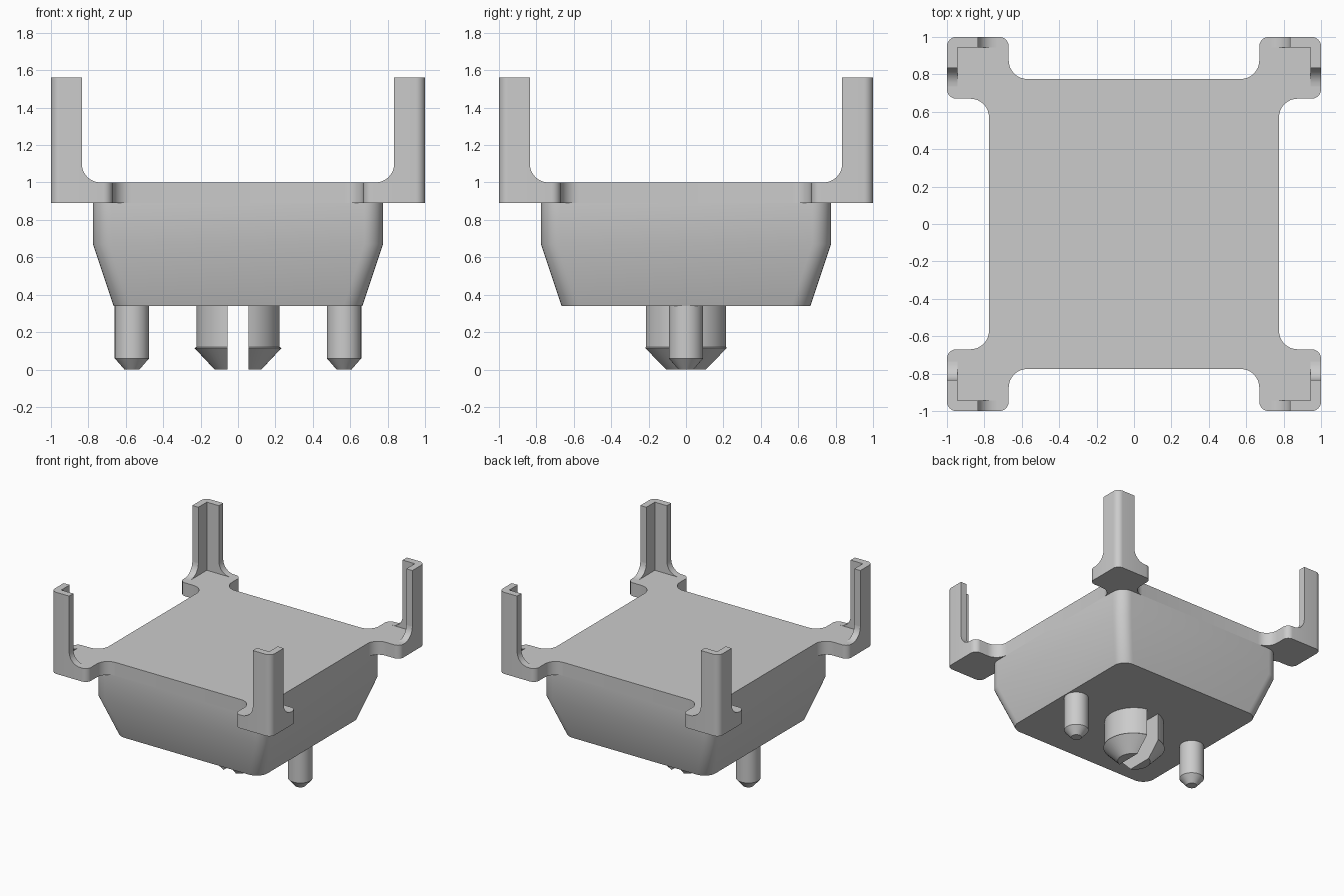
import bpy, bmesh
from math import pi, cos, sin, acos, radians

if "Cube" in bpy.data.objects:
    bpy.data.objects.remove(bpy.data.objects["Cube"], do_unlink=True)

grey = bpy.data.materials.new("plain grey")
grey.use_nodes = True
COLOUR = (0.6, 0.6, 0.6, 1)
grey.diffuse_color = COLOUR
grey.node_tree.nodes["Principled BSDF"].inputs["Base Color"].default_value = COLOUR


def arc(cx, cy, r, start, end, steps=8):
    """Points on an arc, angles in degrees."""
    angles = [radians(start + (end - start) * i / steps) for i in range(steps + 1)]
    return [(cx + r * cos(a), cy + r * sin(a)) for a in angles]


def at_height(outline, z):
    return [(x, y, z) for x, y in outline]


def loft(name, rings, mirror=(False, False)):
    """Skin matching rings, cap both ends, optionally mirror in x and y."""
    bm = bmesh.new()
    loops = [[bm.verts.new(p) for p in ring] for ring in rings]
    n = len(loops[0])
    for a, b in zip(loops, loops[1:]):
        for i in range(n):
            j = (i + 1) % n
            bm.faces.new((a[i], a[j], b[j], b[i]))
    bm.faces.new(loops[0][::-1])
    bm.faces.new(loops[-1])
    bmesh.ops.recalc_face_normals(bm, faces=bm.faces)
    mesh = bpy.data.meshes.new(name)
    bm.to_mesh(mesh)
    bm.free()
    mesh.materials.append(grey)
    obj = bpy.data.objects.new(name, mesh)
    bpy.context.collection.objects.link(obj)
    bpy.ops.object.select_all(action='DESELECT')
    obj.select_set(True)
    bpy.context.view_layer.objects.active = obj
    bpy.ops.object.shade_smooth_by_angle(angle=radians(30))
    if any(mirror):
        mod = obj.modifiers.new("Mirror", 'MIRROR')
        mod.use_axis = (mirror[0], mirror[1], False)
        mod.use_mirror_merge = False
    return obj


def four_corners(points):
    """Repeat one corner's outline by quarter turns."""
    out = []
    for _ in range(4):
        out += points
        points = [(-y, x) for x, y in points]
    return out


def rounded_square(half, r):
    return four_corners(arc(half - r, half - r, r, 0, 90))


BODY, LOBE, FILLET, WALL = 0.775, 0.67, 0.1, 0.055
PLATE_Z, TOP_Z, POST_Z, BASE_Z = 0.89, 1.0, 1.56, 0.34

# Tapered block
loft("body", [at_height(rounded_square(0.665, 0.1), BASE_Z),
              at_height(rounded_square(BODY, 0.1), 0.67),
              at_height(rounded_square(BODY, 0.1), PLATE_Z)])

# Top plate with a filleted lobe at each corner
c = BODY + FILLET
r = 0.05
corner = (arc(c, LOBE - FILLET, FILLET, 180, 90)
          + arc(1 - r, LOBE + r, r, -90, 0)
          + arc(1 - r, 1 - r, r, 0, 90)
          + arc(LOBE + r, 1 - r, r, 90, 180)
          + arc(LOBE - FILLET, c, FILLET, 0, -90))
plate = four_corners(corner)
loft("top_plate", [at_height(plate, PLATE_Z), at_height(plate, TOP_Z)])

# Upright angle posts
inner, end = 1 - WALL, 0.835
angle_section = ([(inner, inner), (inner, end), (1, end)]
                 + arc(1 - r, 1 - r, r, 0, 90)
                 + [(end, 1), (end, inner)])
loft("corner_posts", [at_height(angle_section, TOP_Z), at_height(angle_section, POST_Z)],
     (True, True))

# Curved feet where the posts meet the plate
foot = [(end, TOP_Z)] + arc(end - FILLET, TOP_Z + FILLET, FILLET, -90, 0)
loft("post_feet_front_back", [[(u, v, z) for u, z in foot] for v in (inner, 1)], (True, True))
loft("post_feet_sides", [[(v, u, z) for u, z in foot] for v in (inner, 1)], (True, True))

# Round locating pins with chamfered tips
pin = [(0.092, BASE_Z), (0.092, 0.06), (0.04, 0)]
loft("locating_pins",
     [at_height(arc(0.567, 0, pr, 0, 360 - 360 / 32, 31), z) for pr, z in pin], (True, False))


# Split snap post with a small barb on each half
def half_disc(cx, pr, slot=0.055):
    a = acos((slot - cx) / pr) * 180 / pi
    return arc(cx, 0, pr, -a, a, 20)


snap = [(0, 0.222, BASE_Z), (0, 0.222, 0.12), (0.01, 0.223, 0.115), (0.01, 0.115, 0)]
loft("snap_post", [at_height(half_disc(cx, pr), z) for cx, pr, z in snap], (True, False))
